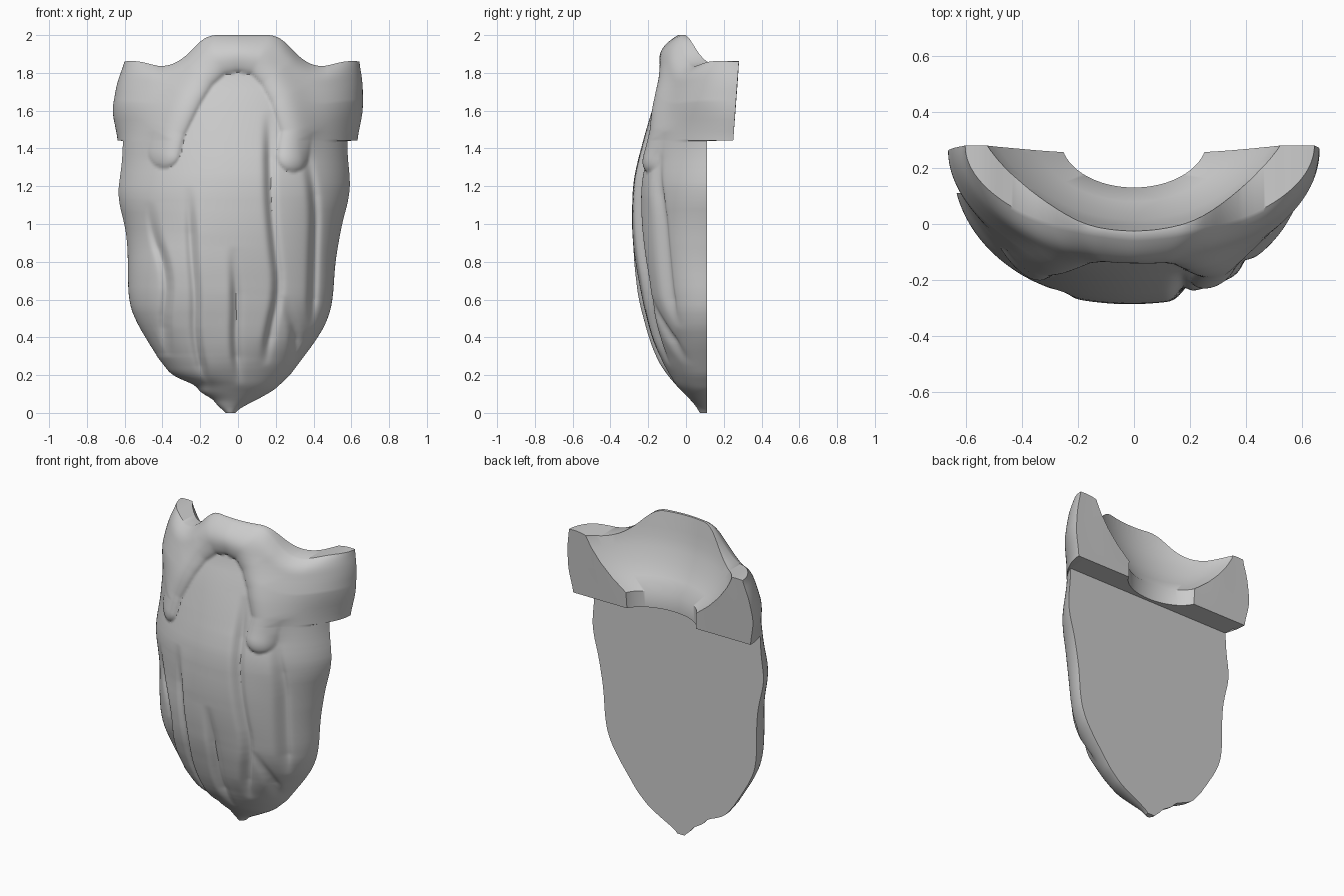
import bpy, bmesh, math
from mathutils import Vector

if "Cube" in bpy.data.objects:
    bpy.data.objects.remove(bpy.data.objects["Cube"])


def lerp(pts, z):
    if z <= pts[0][0]:
        return pts[0][1]
    for (a, u), (b, v) in zip(pts, pts[1:]):
        if z <= b:
            return u + (v - u) * (z - a) / (b - a)
    return pts[-1][1]


def soft(pts, z, r=0.04):
    return sum(lerp(pts, z + r * k / 2) for k in (-2, -1, 0, 1, 2)) / 5


def make(name, verts, faces):
    me = bpy.data.meshes.new(name)
    me.from_pydata(verts, [], faces)
    ob = bpy.data.objects.new(name, me)
    bpy.context.collection.objects.link(ob)
    return ob


# Outline of the beard: left edge, right edge and front depth by height
LEFT = [(0, -.06), (.03, -.10), (.08, -.14), (.1, -.19), (.15, -.23), (.18, -.31), (.21, -.36), (.3, -.43),
        (.4, -.49), (.5, -.55), (.6, -.58), (.9, -.585), (1.0, -.6), (1.13, -.635), (1.2, -.633),
        (1.3, -.615), (1.6, -.6)]
RIGHT = [(0, -.02), (.03, .02), (.07, .1), (.12, .19), (.2, .275), (.3, .35), (.4, .425), (.5, .48), (.6, .502),
         (.8, .515), (1.0, .55), (1.15, .592), (1.25, .594), (1.35, .58), (1.6, .58)]
EAR_L = [(1.44, -.635), (1.6, -.667), (1.75, -.64), (1.87, -.595)]
EAR_R = [(1.44, .63), (1.6, .662), (1.75, .66), (1.87, .64)]
DEPTH = [(0, .09), (.05, .045), (.1, -.01), (.2, -.10), (.3, -.15), (.4, -.187), (.6, -.24), (.8, -.27),
         (1.0, -.284), (1.2, -.28), (1.3, -.262), (1.5, -.21), (1.65, -.165), (1.78, -.115),
         (1.88, -.10), (2, -.10)]
TOP = [(0, 2.0), (.19, 2.0), (.25, 1.955), (.33, 1.87), (.42, 1.83), (.5, 1.845), (.58, 1.865), (.66, 1.86)]

# Creases between hair strands, each as (height, x)
CREASES = [
    [(.3, -.36), (.42, -.4), (.55, -.38), (.75, -.37), (.95, -.45), (1.12, -.47)],
    [(.1, -.16), (.4, -.23), (.6, -.22), (.8, -.24), (1.2, -.26)],
    [(.15, .01), (.35, -.02), (.6, -.01), (.88, -.03)],
    [(.25, .14), (.45, .17), (.65, .22), (.8, .2), (1.1, .17), (1.6, .16)],
    [(.45, .39), (.8, .40), (1.1, .41), (1.4, .36)],
    [(.25, .29), (.47, .31), (.62, .22)],
]
MOUSTACHE = [(-.39, 1.38), (-.36, 1.5), (-.27, 1.68), (-.2, 1.79), (-.11, 1.87), (0, 1.89),
             (.11, 1.87), (.19, 1.79), (.25, 1.68), (.31, 1.5), (.29, 1.36)]


def relief(x, z):
    h = 0.0
    for k, c in enumerate(CREASES):
        lo, hi = c[0][0], c[-1][0]
        if lo < z < hi:
            fade = min(1, (z - lo) / .15, (hi - z) / .25)
            dx = (x - soft(c, z, .1)) * (1 if k < 2 else -1)
            h += fade * (-.028 * math.exp(-(dx / .026) ** 2)
                         + .013 * math.tanh(dx / .025) * math.exp(-abs(dx) / .1))
    # moustache: soft on the outside, steep on the inside
    best, outer = 9, True
    p = Vector((x, z))
    for a, b in zip(MOUSTACHE, MOUSTACHE[1:]):
        a, b = Vector(a), Vector(b)
        e = b - a
        t = max(0, min(1, (p - a).dot(e) / e.length_squared))
        d = (p - a - t * e).length
        if d < best:
            best, outer = d, e.x * (p - a).y - e.y * (p - a).x > 0
    fall = max(0, 1 - (best / .085) ** 2) ** .7
    if outer:
        mix = max(0, min(1, (z - 1.34) / .15))
        fall += (math.exp(-(best / .1) ** 2) - fall) * mix
    return h + .038 * fall


# Body: stacked rings, curved in front and flat at the back, with ears above 1.44
N, LOW, UP = 180, 125, 48
rows = [(0, j / LOW) for j in range(LOW + 1)] + [(1, j / UP) for j in range(UP + 1)]
verts, faces = [], []
for upper, f in rows:
    front, back = [], []
    for i in range(N + 1):
        th = (i / N - .5) * math.pi
        z = 1.44 * f
        if upper:
            z = 1.442 + (soft(TOP, abs(.65 * math.sin(th)), .04) - 1.442) * f
        d = soft(DEPTH, z, .06)
        # ellipse centre line; the lower part is cut off at y = .11
        k = max(0, min(1, (z - .7) / .74))
        mid = .25 + .03 * f if upper else .11 + .14 * k * k * (3 - 2 * k)
        yb = mid if upper else .11
        c0 = ((.25 if upper else mid) - .11) / (mid - d)
        if not upper:
            m = math.acos(c0)
            th = max(-m, min(m, th))
        s, c = math.sin(th), math.cos(th)
        r = .015 if z < .3 else .06
        grow = 1 / math.sqrt(1 - c0 * c0)
        l, w = soft(LEFT, z, r) * grow, soft(RIGHT, z, r) * grow
        if upper:
            g = min(1, f * 2)
            q = s ** 16 + (1 - s ** 16) * g
            l += (soft(EAR_L, z) - l) * q
            w += (soft(EAR_R, z) - w) * q
        x = (l + w) / 2 + (w - l) / 2 * s
        y = mid + (d - mid) * c
        cut = c0 * (max(0, 1 - 3 * f) if upper else 1)
        y -= relief(x, z) * max(0, min(1, (c - cut) * 1.8, z / .15))
        if upper:
            y += .07 * max(0, (f - .75) / .25) ** 3 * c
        front.append((x, min(y, yb), z))
        if 0 < i < N:
            back.append((x, yb, z))
    verts += front + back[::-1]
R = 2 * N
for j in range(len(rows) - 1):
    for i in range(R):
        k = (i + 1) % R
        faces.append((j * R + i, j * R + k, (j + 1) * R + k, (j + 1) * R + i))
for base, flip in ((0, True), ((len(rows) - 1) * R, False)):
    for i in range(N):
        q = [i, i + 1, R - i - 1, (R - i) % R]
        q = [base + v for v in dict.fromkeys(q)]
        faces.append(q[::-1] if flip else q)
beard = make("beard", verts, faces)
bm = bmesh.new()
bm.from_mesh(beard.data)
bmesh.ops.remove_doubles(bm, verts=bm.verts, dist=.0003)
bm.to_mesh(beard.data)
bm.free()

# Bowl-shaped hollow for the chin, (z, half width, half depth, front y)
BOWL = [(1.3, .26, .17, .13), (1.545, .26, .17, .13), (1.62, .37, .28, .08), (1.7, .47, .39, .045),
        (1.78, .56, .52, .015), (1.84, .61, .59, 0), (1.9, .63, .62, -.01), (2.0, .64, .63, -.025),
        (2.15, .66, .66, -.04)]
M = 96
cv = [(a * math.sin(2 * math.pi * i / M), yf + b - b * math.cos(2 * math.pi * i / M), z)
      for z, a, b, yf in BOWL for i in range(M)]
cf = [(j * M + i, j * M + (i + 1) % M, (j + 1) * M + (i + 1) % M, (j + 1) * M + i)
      for j in range(len(BOWL) - 1) for i in range(M)]
cf += [tuple(range(M))[::-1], tuple(range((len(BOWL) - 1) * M, len(BOWL) * M))]
cutter = make("chin_hollow_cutter", cv, cf)
cutter.hide_render = True

mod = beard.modifiers.new("chin_hollow", 'BOOLEAN')
mod.operation, mod.solver, mod.object = 'DIFFERENCE', 'EXACT', cutter
bpy.context.view_layer.objects.active = beard
beard.select_set(True)
bpy.ops.object.modifier_apply(modifier=mod.name)
bpy.data.objects.remove(cutter)
bpy.ops.object.shade_smooth_by_angle(angle=math.radians(38))
